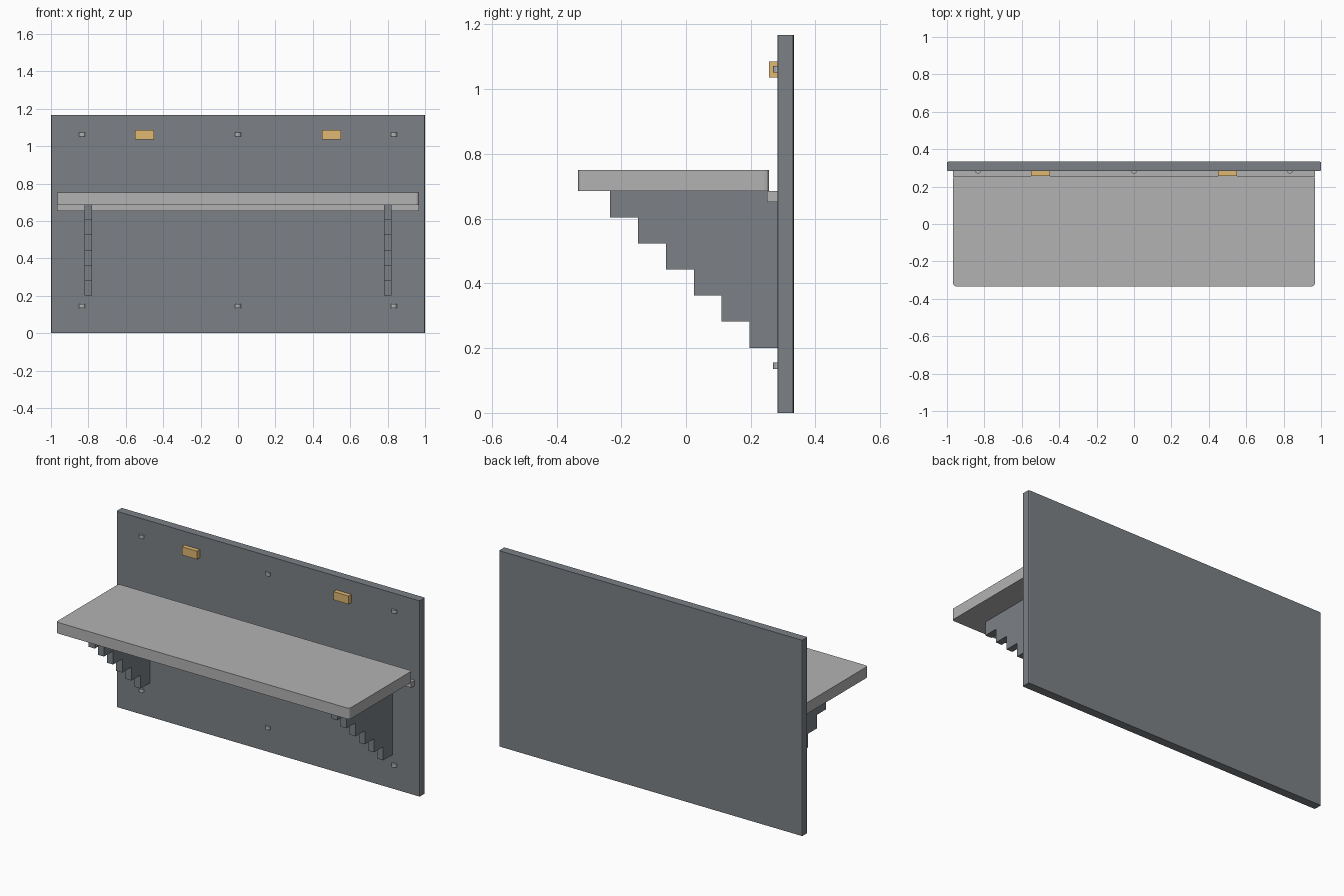
import bpy, bmesh

if "Cube" in bpy.data.objects:
    bpy.data.objects.remove(bpy.data.objects["Cube"])


def material(name, rgb):
    m = bpy.data.materials.new(name)
    m.diffuse_color = (*rgb, 1)
    m.use_nodes = True
    m.node_tree.nodes["Principled BSDF"].inputs["Base Color"].default_value = m.diffuse_color
    return m


SLATE = material("slate_grey", (0.20, 0.22, 0.24))
LIGHT = material("light_grey", (0.45, 0.45, 0.45))
WOOD = material("warm_yellow", (0.75, 0.48, 0.17))


def finish(name, bm, mat):
    bmesh.ops.recalc_face_normals(bm, faces=bm.faces)
    me = bpy.data.meshes.new(name)
    bm.to_mesh(me)
    bm.free()
    me.materials.append(mat)
    ob = bpy.data.objects.new(name, me)
    bpy.context.collection.objects.link(ob)
    return ob


def box(name, x, y, z, mat, corner=0, segments=3):
    """Box from (min, max) ranges, optionally rounding its upright edges."""
    bm = bmesh.new()
    bmesh.ops.create_cube(bm, size=1)
    for v in bm.verts:
        v.co = [r[0] if c < 0 else r[1] for c, r in zip(v.co, (x, y, z))]
    if corner:
        upright = [e for e in bm.edges
                   if abs(e.verts[0].co.z - e.verts[1].co.z) > 1e-4]
        bmesh.ops.bevel(bm, geom=upright, offset=corner, segments=segments,
                        profile=0.5, affect='EDGES')
    return finish(name, bm, mat)


def stepped_bracket(name, x):
    """Stair-shaped side profile extruded across its thickness."""
    y0, y1, z0, z1, n, width = -0.235, 0.283, 0.201, 0.685, 6, 0.04
    dy, dz = (y1 - y0) / n, (z1 - z0) / n
    pts = [(y1, z1), (y0, z1)]
    for i in range(n):
        z = z1 - (i + 1) * dz
        pts += [(y0 + i * dy, z), (y0 + (i + 1) * dy, z)]
    bm = bmesh.new()
    face = bm.faces.new([bm.verts.new((x - width / 2, y, z)) for y, z in pts])
    out = bmesh.ops.extrude_face_region(bm, geom=[face])["geom"]
    bmesh.ops.translate(bm, vec=(width, 0, 0),
                        verts=[g for g in out if isinstance(g, bmesh.types.BMVert)])
    return finish(name, bm, SLATE)


def stud(name, x, z):
    """Small upright cylinder half sunk in the panel."""
    bm = bmesh.new()
    bmesh.ops.create_cone(bm, cap_ends=True, segments=12, radius1=0.0167,
                          radius2=0.0167, depth=0.02)
    bmesh.ops.translate(bm, vec=(x, 0.286, z), verts=bm.verts)
    return finish(name, bm, LIGHT)


# Back panel, desk top and the rail under its rear edge
box("back_panel", (-1, 1), (0.283, 0.333), (0, 1.167), SLATE, 0.006, 2)
box("desk_top", (-0.967, 0.967), (-0.333, 0.257), (0.685, 0.751), LIGHT, 0.014)
box("support_rail", (-0.967, 0.967), (0.25, 0.284), (0.652, 0.685), LIGHT)

# Brackets and yellow blocks on both sides
for side, s in (("left", -1), ("right", 1)):
    stepped_bracket(side + "_bracket", 0.8 * s)
    cx = 0.5 * s
    box(side + "_block", (cx - 0.05, cx + 0.05), (0.257, 0.284),
        (1.036, 1.085), WOOD)

# Fixing studs in two rows of three
for row, z in (("lower", 0.145), ("upper", 1.062)):
    for i, x in enumerate((-0.833, 0, 0.833)):
        stud(f"{row}_stud_{i + 1}", x, z)
